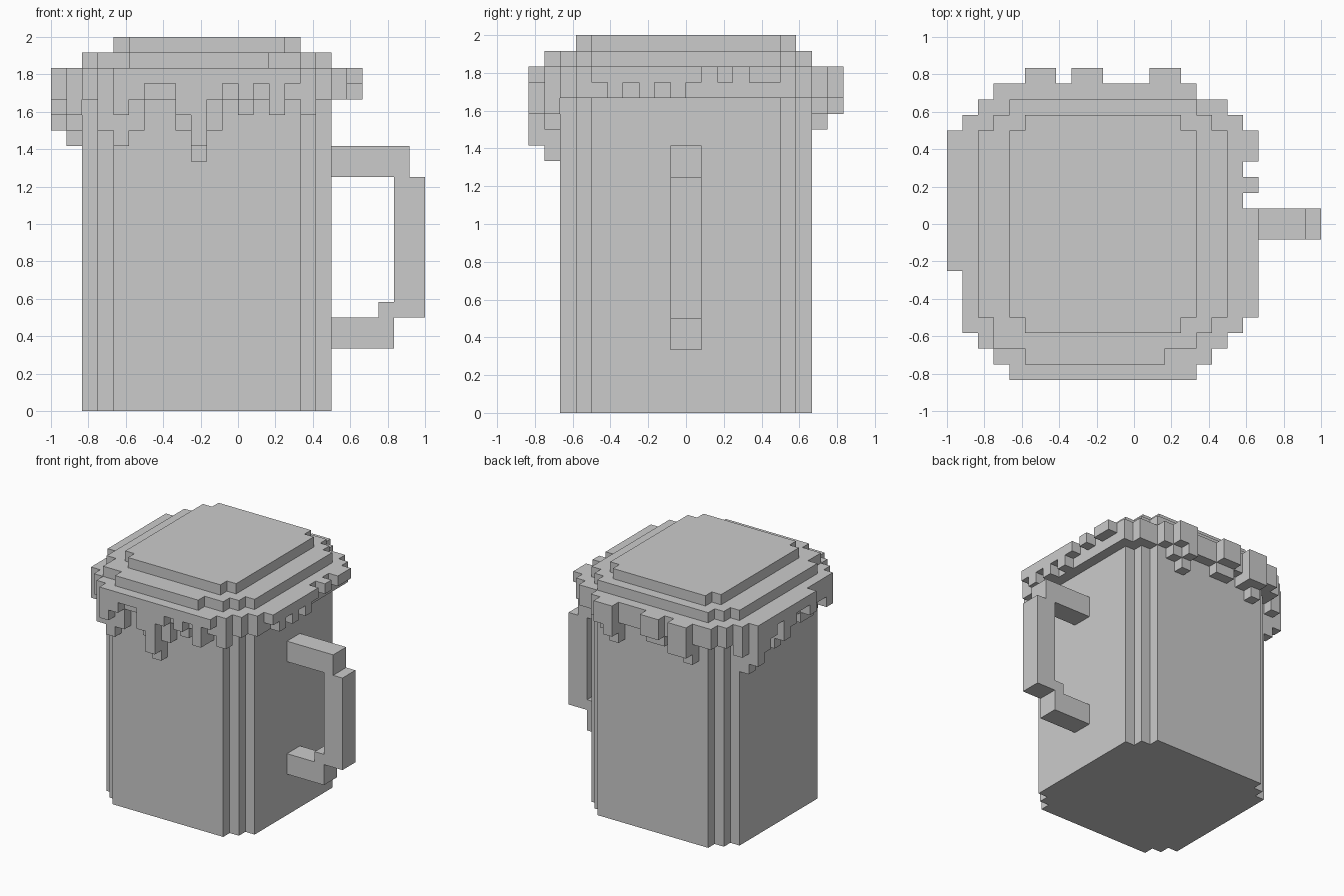
import bpy, bmesh, math

if "Cube" in bpy.data.objects:
    bpy.data.objects.remove(bpy.data.objects["Cube"])

U = 1 / 12  # one block of the grid


def finish(name, bm):
    bmesh.ops.recalc_face_normals(bm, faces=bm.faces)
    me = bpy.data.meshes.new(name)
    bm.to_mesh(me)
    bm.free()
    ob = bpy.data.objects.new(name, me)
    bpy.context.collection.objects.link(ob)
    return ob


def extrude(name, pts, vec):
    """Extrude a flat outline (in blocks) along a vector (in blocks)."""
    bm = bmesh.new()
    f = bm.faces.new([bm.verts.new([c * U for c in p]) for p in pts])
    r = bmesh.ops.extrude_face_region(bm, geom=[f])
    verts = [e for e in r["geom"] if isinstance(e, bmesh.types.BMVert)]
    bmesh.ops.translate(bm, verts=verts, vec=[c * U for c in vec])
    return finish(name, bm)


def blocks(name, cells):
    """Skin a set of unit blocks, keeping only the exposed faces."""
    bm = bmesh.new()
    vs = {}

    def vert(p):
        if p not in vs:
            vs[p] = bm.verts.new([c * U for c in p])
        return vs[p]

    for c in cells:
        for a in range(3):
            for s in (0, 1):
                n = list(c)
                n[a] += 1 if s else -1
                if tuple(n) in cells:
                    continue
                b, d = (a + 1) % 3, (a + 2) % 3
                loop = []
                for i, j in ((0, 0), (1, 0), (1, 1), (0, 1)):
                    p = list(c)
                    p[a] += s
                    p[b] += i
                    p[d] += j
                    loop.append(vert(tuple(p)))
                bm.faces.new(loop if s else loop[::-1])
    bmesh.ops.dissolve_limit(bm, angle_limit=math.radians(1),
                             verts=bm.verts, edges=bm.edges)
    return finish(name, bm)


# mug body: square with stepped corners
corner = [(8, 6), (7, 6), (7, 7), (6, 7), (6, 8)]
mirror = [(-x, y) for x, y in reversed(corner)]
outline = corner + mirror + [(-x, -y) for x, y in corner + mirror]
extrude("mug_body", [(x - 2, y, 0) for x, y in outline], (0, 0, 20))

# handle: side profile extruded across the width
profile = [(6, 17), (11, 17), (11, 15), (12, 15), (12, 6), (10, 6), (10, 4),
           (6, 4), (6, 6), (9, 6), (9, 7), (10, 7), (10, 15), (6, 15)]
extrude("handle", [(x, -1, z) for x, z in profile], (0, 2, 0))

# foam: stacked layers given as rows (y0, y1, x0, x1)
foam = set()


def layer(z0, z1, rows):
    for y0, y1, x0, x1 in rows:
        foam.update((x, y, z) for x in range(x0, x1)
                    for y in range(y0, y1) for z in range(z0, z1))


layer(23, 24, [(-7, -6, -7, 3), (-6, 6, -8, 4), (6, 7, -7, 3)])
layer(22, 23, [(-9, -8, -7, 2), (-8, -7, -9, 4), (-7, -6, -9, 5),
               (-6, 6, -10, 6), (6, 7, -9, 5), (7, 8, -8, 4)])
layer(20, 22, [(-9, -8, -9, 5), (-8, -7, -10, 6), (-7, 7, -11, 7),
               (7, 8, -10, 6), (8, 9, -9, 4)])


# drips: bottom height of each column along a side (22 means empty)
def drips(start, bottoms, place):
    for i, b in enumerate(bottoms):
        foam.update((*place(start + i), z) for z in range(b, 22))


drips(-8, [19, 20, 21, 21, 19, 17, 20, 21, 20, 21, 19, 21], lambda x: (x, -10))
drips(-9, [18, 17, 18, 20, 20, 18, 16, 18, 20, 19, 20, 19, 20, 19], lambda x: (x, -9))
drips(-6, [21, 20, 21, 20, 21, 20, 21, 22, 21, 22, 21, 21], lambda y: (7, y))
drips(-7, [19, 19, 22, 20, 20, 22, 22, 22, 19, 20], lambda x: (x, 9))
drips(-9, [20, 20, 18, 19, 20, 19, 19, 20, 20, 20, 18, 19, 20], lambda x: (x, 8))
drips(-3, [20, 21, 21, 20, 19, 21, 20, 19, 18], lambda y: (-12, y))
drips(-7, [19, 20, 20, 19, 19, 20, 20, 19, 18, 20, 19, 18, 17, 19], lambda y: (-11, y))
blocks("foam", foam)
